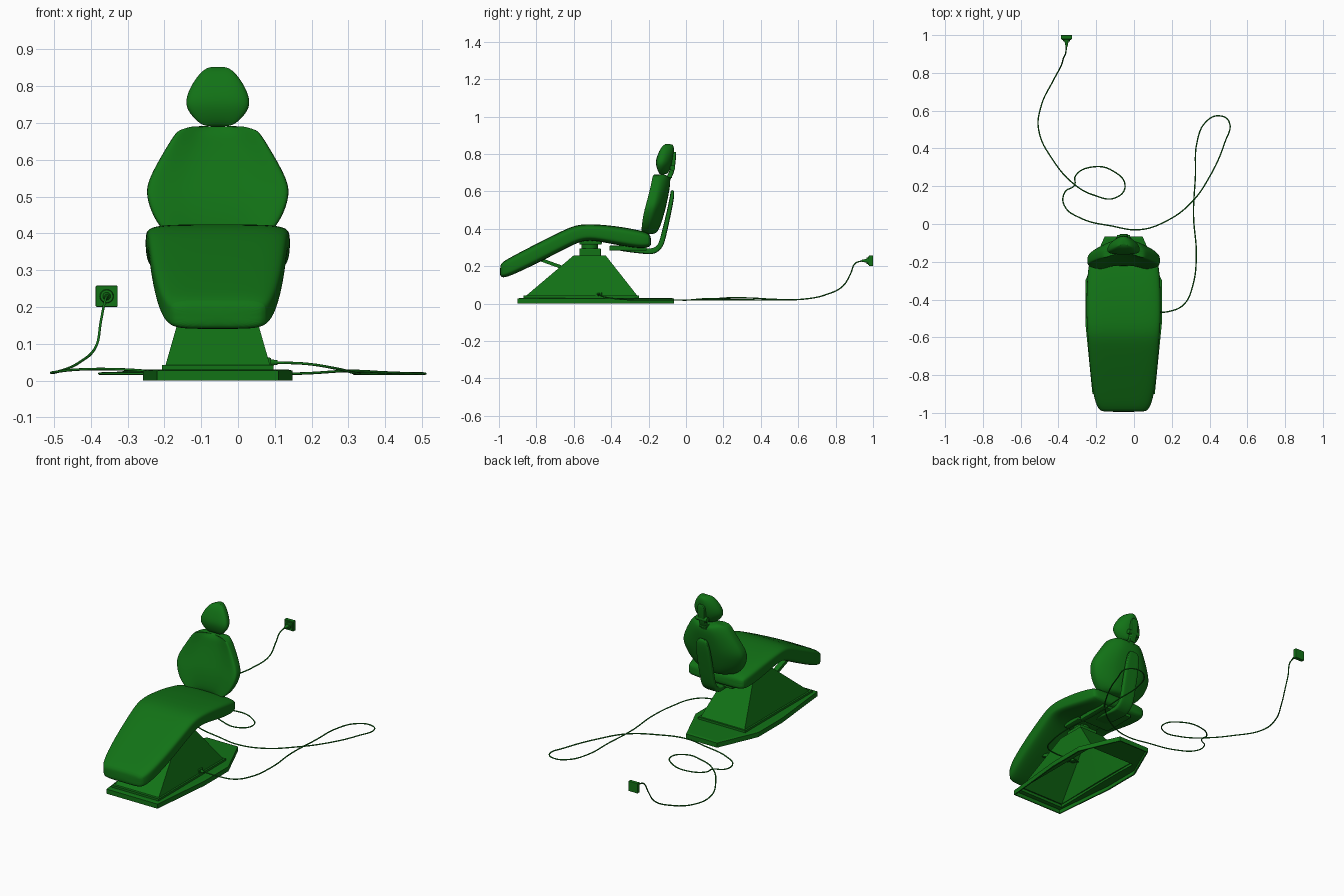
import bpy, bmesh, math
from mathutils import Vector

if "Cube" in bpy.data.objects:
    bpy.data.objects.remove(bpy.data.objects["Cube"])

CX = -0.055          # centre line of the chair
green = bpy.data.materials.new("green")
green.diffuse_color = (0.006, 0.17, 0.008, 1)
green.use_nodes = True
green.node_tree.nodes["Principled BSDF"].inputs["Base Color"].default_value = green.diffuse_color


def finish(ob, angle=None):
    ob.data.materials.append(green)
    bpy.ops.object.select_all(action='DESELECT')
    ob.select_set(True)
    bpy.context.view_layer.objects.active = ob
    if angle:
        bpy.ops.object.shade_smooth_by_angle(angle=math.radians(angle))
    return ob


def loft(name, rings, cap_start=True, cap_end=True, subsurf=0, angle=None):
    bm = bmesh.new()
    vs = [[bm.verts.new(p) for p in r] for r in rings]
    n = len(rings[0])
    for a, b in zip(vs, vs[1:]):
        for i in range(n):
            j = (i + 1) % n
            bm.faces.new((a[i], a[j], b[j], b[i]))
    if cap_start:
        bm.faces.new(vs[0][::-1])
    if cap_end:
        bm.faces.new(vs[-1])
    bmesh.ops.recalc_face_normals(bm, faces=bm.faces)
    me = bpy.data.meshes.new(name)
    bm.to_mesh(me)
    bm.free()
    ob = bpy.data.objects.new(name, me)
    bpy.context.collection.objects.link(ob)
    if subsurf:
        ob.modifiers.new("round", 'SUBSURF').levels = subsurf
        ob.modifiers["round"].render_levels = subsurf
    return finish(ob, angle)


def section(e, n=28):
    """Superellipse section points (u, v) in -1..1."""
    out = []
    for i in range(n):
        a = 2 * math.pi * (i + 0.5) / n
        c, s = math.cos(a), math.sin(a)
        out.append((math.copysign(abs(c) ** e, c), math.copysign(abs(s) ** e, s)))
    return out


def sweep(name, stations, e=0.4, sub=2):
    """Stations: first side (y, z), second side (y, z), half width."""
    rings = []
    for ya, za, yb, zb, hw in stations:
        rings.append([(CX + hw * u, (ya + yb) / 2 + v * (ya - yb) / 2,
                       (za + zb) / 2 + v * (za - zb) / 2) for u, v in section(e)])
    return loft(name, rings, subsurf=sub, angle=40)


def cushion(name, stations, e, wing_f, wing_b, dip=0.0):
    """Upright pad. Stations: z, half width, front y, back y."""
    z0, z1 = stations[0][0], stations[-1][0]
    rings = []
    for z, hw, yf, yb in stations:
        t = max(0, (z - z0) / (z1 - z0) * 2 - 1) ** 2
        ring = []
        for u, v in section(e):
            k = (v + 1) / 2
            y = yf + (yb - yf) * k - (wing_f + (wing_b - wing_f) * k) * u * u
            dz = -dip * t * min(1, abs(abs(u) - 0.75) / 0.75) ** 1.3
            ring.append((CX + hw * u, y, z + dz))
        rings.append(ring)
    return loft(name, rings, subsurf=2, angle=60)


def box(name, x, y, z, bevel=0.0):
    rings = [[(x[0], y[0], h), (x[1], y[0], h), (x[1], y[1], h), (x[0], y[1], h)] for h in z]
    ob = loft(name, rings)
    if bevel:
        m = ob.modifiers.new("bevel", 'BEVEL')
        m.width, m.segments = bevel, 2
    return ob


def disc(name, centre, r0, r1, depth, axis, n=28):
    d = Vector(axis)
    q = d.to_track_quat('Z', 'Y')
    rings = [[Vector(centre) + d * h + q @ Vector((r * math.cos(2 * math.pi * i / n),
              r * math.sin(2 * math.pi * i / n), 0)) for i in range(n)]
             for r, h in ((r0, 0), (r1, depth))]
    return loft(name, rings, angle=40)


# Hollow floor base: octagonal foot rising into a tapered pedestal
def mirror_ring(pts, z):
    return [(CX + w, y, z) for w, y in pts] + [(CX - w, y, z) for w, y in pts[::-1]]


foot = [(.165, -.90), (.203, -.52), (.203, -.30), (.10, -.065)]
lip = [(.155, -.885), (.19, -.52), (.19, -.305), (.09, -.08)]
step = [(.152, -.87), (.152, -.54), (.152, -.38), (.152, -.25)]
body = [(.142, -.855), (.142, -.54), (.142, -.40), (.142, -.26)]
top = [(.08, -.60), (.08, -.53), (.08, -.48), (.08, -.43)]
base = loft("floor_base", [mirror_ring(foot, 0), mirror_ring(foot, .027), mirror_ring(lip, .03),
                           mirror_ring(step, .03), mirror_ring(step, .042),
                           mirror_ring(body, .042), mirror_ring(top, .258)], cap_start=False)
shell = base.modifiers.new("shell", 'SOLIDIFY')
shell.thickness, shell.offset = 0.008, -1

# Lift column between pedestal and seat
box("lift_block", (CX - .06, CX + .06), (-.57, -.455), (.25, .295), .006)
disc("lift_column", (CX, -.515, .28), .045, .045, .04, (0, 0, 1))
box("seat_mount", (CX - .08, CX + .08), (-.57, -.45), (.315, .345), .006)
box("seat_frame", (CX - .10, CX + .10), (-.41, -.21), (.283, .31), .006)

# Two struts holding the leg rest
for side in (-1, 1):
    x = CX + side * .05
    loft("leg_strut", [[(x - .015, y, z), (x + .015, y, z), (x + .015, y + .03, z - .03),
                        (x - .015, y + .03, z - .03)] for y, z in ((-.82, .26), (-.64, .195))])

# Seat and leg rest in one bent pad
sweep("seat", [
    (-.993, .195, -.996, .155, .105), (-.99, .217, -.985, .133, .13),
    (-.94, .247, -.92, .155, .157), (-.80, .32, -.76, .233, .178),
    (-.65, .395, -.62, .307, .188), (-.585, .422, -.56, .333, .192),
    (-.50, .427, -.50, .34, .197), (-.35, .412, -.37, .313, .197),
    (-.24, .39, -.25, .293, .19), (-.20, .378, -.193, .30, .18),
    (-.187, .355, -.185, .32, .165)], e=.42)

# Backrest with forward wings and a dip at the top
cushion("backrest", [
    (.370, .09, -.205, -.165), (.382, .125, -.218, -.145), (.43, .170, -.217, -.125),
    (.49, .193, -.207, -.108), (.53, .195, -.196, -.098), (.58, .172, -.182, -.088),
    (.64, .138, -.167, -.078), (.68, .115, -.160, -.078), (.697, .095, -.150, -.090)],
    e=.5, wing_f=.035, wing_b=.05, dip=.032)

# Headrest
cushion("headrest", [
    (.69, .03, -.135, -.105), (.70, .053, -.147, -.092), (.735, .085, -.16, -.078),
    (.765, .088, -.162, -.070), (.80, .074, -.15, -.064), (.832, .052, -.135, -.062),
    (.849, .033, -.118, -.068), (.853, .015, -.105, -.08)],
    e=.75, wing_f=.008, wing_b=.03)

# Back support arm, headrest post and its clamp
sweep("back_arm", [
    (-.08, .607, -.068, .607, .018), (-.083, .592, -.060, .592, .036),
    (-.096, .52, -.070, .525, .045), (-.137, .35, -.111, .335, .043),
    (-.150, .31, -.125, .30, .043), (-.180, .292, -.166, .260, .043),
    (-.24, .295, -.23, .266, .045), (-.39, .31, -.39, .285, .05)], e=.4)
sweep("headrest_post", [
    (-.115, .58, -.095, .58, .018), (-.115, .66, -.09, .66, .018),
    (-.09, .70, -.065, .69, .018), (-.078, .75, -.056, .75, .022),
    (-.072, .80, -.052, .80, .024), (-.066, .812, -.054, .812, .012)], e=.35)
disc("headrest_knob", (CX - .035, -.072, .725), .014, .014, .07, (1, 0, 0))
box("headrest_collar", (CX - .022, CX + .022), (-.125, -.075), (.672, .686), .003)

# Wall socket, plug and cable inlet
SX, SZ = -.357, .229
box("wall_socket", (SX - .03, SX + .03), (.978, 1.0), (SZ - .029, SZ + .029), .003)
box("socket_frame", (SX - .024, SX + .024), (.974, .98), (SZ - .023, SZ + .023))
disc("plug_body", (SX, .978, SZ), .020, .017, .012, (0, -1, 0))
disc("plug_grip", (SX, .968, SZ), .011, .005, .03, (0, -1, 0))
box("cable_inlet", (.07, .09), (-.485, -.45), (.035, .062), .003)
disc("cable_boot", (.088, -.467, .049), .009, .006, .02, (1, 0, 0))

# Power cable lying in loops on the floor: (x, y, z)
path = [
    (.095, -.467, .049), (.19, -.462, .045), (.265, -.425, .033), (.31, -.33, .022),
    (.33, -.17, .019), (.315, .05, .019), (.325, .25, .019), (.335, .44, .019),
    (.38, .54, .019), (.45, .573, .019), (.504, .54, .019), (.48, .43, .019),
    (.40, .25, .022), (.30, .11, .026), (.17, .015, .019), (.03, -.03, .019),
    (-.12, -.01, .019), (-.28, .03, .019), (-.37, .10, .019), (-.365, .17, .019),
    (-.315, .205, .021), (-.31, .255, .022), (-.22, .302, .022), (-.11, .28, .022),
    (-.047, .20, .022), (-.10, .138, .022), (-.21, .152, .024), (-.31, .205, .03),
    (-.43, .34, .03), (-.505, .50, .022), (-.49, .63, .024), (-.43, .755, .05),
    (-.385, .84, .095), (-.373, .88, .16), (-.362, .905, .215), (SX, .945, SZ)]
cu = bpy.data.curves.new("power_cable", 'CURVE')
cu.dimensions, cu.bevel_depth, cu.bevel_resolution = '3D', .0035, 2
cu.resolution_u, cu.use_fill_caps = 6, True
sp = cu.splines.new('BEZIER')
sp.bezier_points.add(len(path) - 1)
for bp, p in zip(sp.bezier_points, path):
    bp.co = p
    bp.handle_left_type = bp.handle_right_type = 'AUTO'
cable = bpy.data.objects.new("power_cable", cu)
bpy.context.collection.objects.link(cable)
finish(cable)
bpy.ops.object.convert(target='MESH')
bpy.ops.object.shade_smooth_by_angle(angle=math.radians(60))
